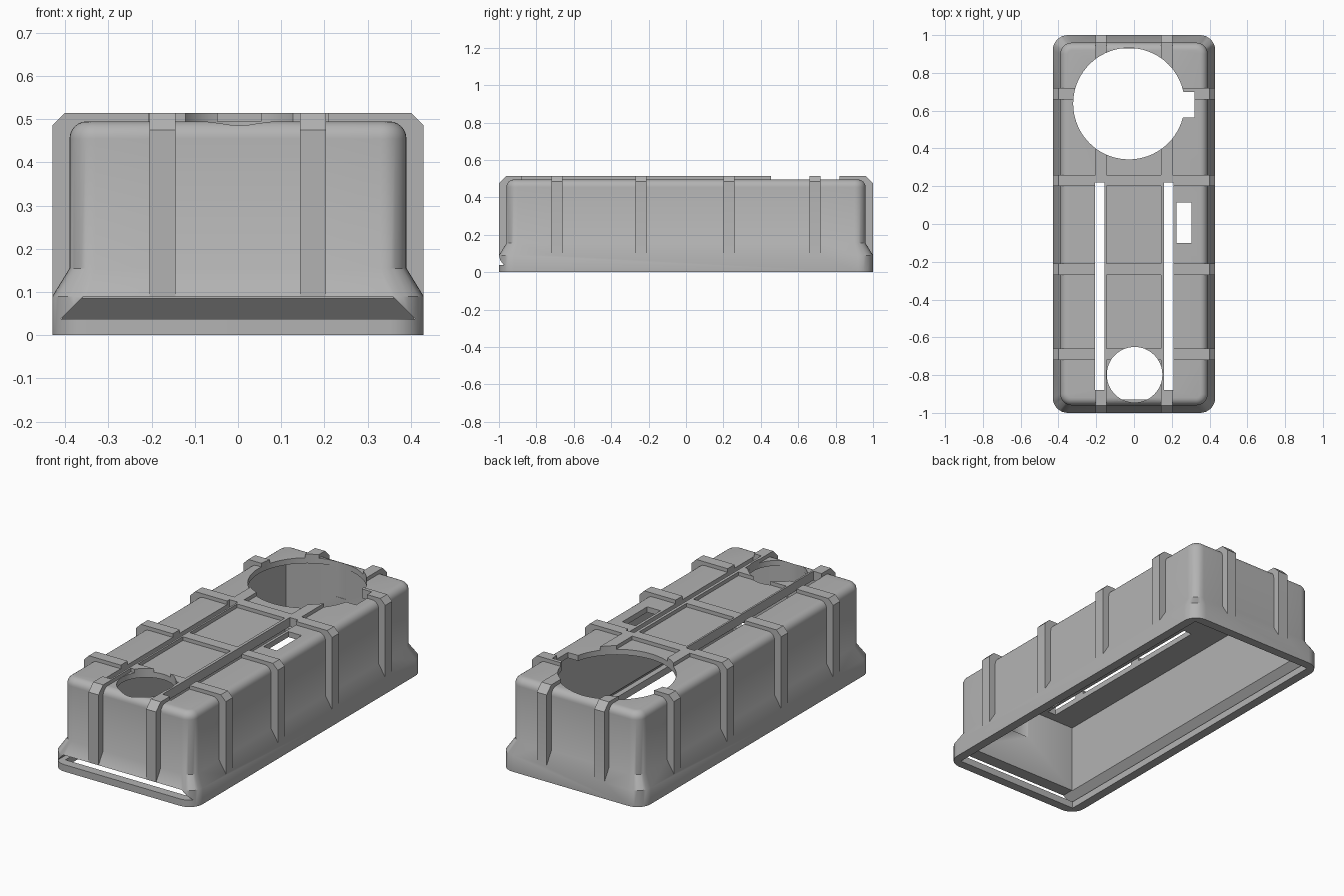
import bpy, bmesh, math
from mathutils import Matrix

cube = bpy.data.objects.get("Cube")
if cube:
    bpy.data.objects.remove(cube, do_unlink=True)

grey = bpy.data.materials.new("plain grey")
grey.use_nodes = True
grey.diffuse_color = (0.45, 0.45, 0.45, 1)
grey.node_tree.nodes["Principled BSDF"].inputs["Base Color"].default_value = grey.diffuse_color


def make(name, bm):
    bmesh.ops.recalc_face_normals(bm, faces=bm.faces)
    mesh = bpy.data.meshes.new(name)
    bm.to_mesh(mesh)
    bm.free()
    obj = bpy.data.objects.new(name, mesh)
    obj.data.materials.append(grey)
    bpy.context.collection.objects.link(obj)
    return obj


def loft(name, rings):
    """Closed solid through a list of rings with equal point counts."""
    bm = bmesh.new()
    loops = [[bm.verts.new(p) for p in ring] for ring in rings]
    n = len(loops[0])
    for a, b in zip(loops, loops[1:]):
        for i in range(n):
            j = (i + 1) % n
            bm.faces.new((a[i], a[j], b[j], b[i]))
    bm.faces.new(loops[0])
    bm.faces.new(loops[-1])
    return make(name, bm)


def rounded_rect(hx, hy, r, z, steps=8):
    pts = []
    for k, (sx, sy) in enumerate(((1, 1), (-1, 1), (-1, -1), (1, -1))):
        for i in range(steps + 1):
            a = (k + i / steps) * math.pi / 2
            pts.append((sx * (hx - r) + r * math.cos(a), sy * (hy - r) + r * math.sin(a), z))
    return pts


def rect(x0, x1, y0, y1, z):
    return [(x0, y0, z), (x1, y0, z), (x1, y1, z), (x0, y1, z)]


def box(name, x0, x1, y0, y1, z0, z1):
    return loft(name, [rect(x0, x1, y0, y1, z0), rect(x0, x1, y0, y1, z1)])


def cylinder(name, x, y, r):
    bm = bmesh.new()
    bmesh.ops.create_cone(bm, cap_ends=True, segments=72, radius1=r, radius2=r, depth=0.4,
                          matrix=Matrix.Translation((x, y, 0.5)))
    return make(name, bm)


def arch(half, chamfer):
    """Rib outline with chamfered shoulders."""
    side = [(half, 0.09), (half, TOP - chamfer), (half - chamfer, TOP)]
    return side + [(-u, z) for u, z in reversed(side)]


def combine(target, tool, operation):
    mod = target.modifiers.new(operation.title(), 'BOOLEAN')
    mod.operation = operation
    mod.solver = 'EXACT'
    mod.object = tool
    bpy.context.view_layer.objects.active = target
    bpy.ops.object.modifier_apply(modifier=mod.name)
    bpy.data.objects.remove(tool, do_unlink=True)


TOP = 0.515
RIB = 0.03

# Body: flared foot, straight walls, rounded top edge
rings = [rounded_rect(0.43, 1.0, 0.08, 0), rounded_rect(0.43, 1.0, 0.08, 0.09),
         rounded_rect(0.39, 0.96, 0.06, 0.155)]
for i in range(7):
    a = i / 6 * math.pi / 2
    inset = 0.04 * (1 - math.cos(a))
    rings.append(rounded_rect(0.39 - inset, 0.96 - inset, 0.06 - inset, 0.455 + 0.04 * math.sin(a)))
shell = loft("case_shell", rings)

# Ribs wrapping across and along the body
for y in (-0.69, -0.24, 0.23, 0.69):
    combine(shell, loft("cross_rib", [[(u, y + d, z) for u, z in arch(0.43, 0.03)]
                                      for d in (-RIB, RIB)]), 'UNION')
for x in (-0.175, 0.174):
    combine(shell, loft("long_rib", [[(x + d, u, z) for u, z in arch(1.0, 0.04)]
                                     for d in (-RIB, RIB)]), 'UNION')

# Hollow interior, bottom opening and sliding lid channel open at the front
cutters = [
    box("cavity", -0.36, 0.36, -0.93, 0.93, 0.06, 0.465),
    box("bottom_opening", -0.38, 0.38, -0.95, 0.95, -0.1, 0.05),
    loft("lid_channel", [rect(-0.41, 0.41, -1.1, 0.975, 0.038),
                         rect(-0.358, 0.358, -1.1, 0.925, 0.09)]),
    # Round openings, key notch, long slots and switch window
    cylinder("large_opening", -0.027, 0.637, 0.295),
    box("key_notch", 0.1, 0.32, 0.565, 0.70, 0.3, 0.7),
    cylinder("small_opening", 0.003, -0.798, 0.147),
    box("right_slot", -0.206, -0.155, -0.88, 0.22, 0.3, 0.7),
    box("left_slot", 0.16, 0.21, -0.88, 0.22, 0.3, 0.7),
    box("switch_window", 0.225, 0.305, -0.10, 0.115, 0.3, 0.7),
]
for cutter in cutters:
    combine(shell, cutter, 'DIFFERENCE')

bpy.ops.object.select_all(action='DESELECT')
shell.select_set(True)
bpy.context.view_layer.objects.active = shell
bpy.ops.object.shade_smooth_by_angle(angle=math.radians(35))
